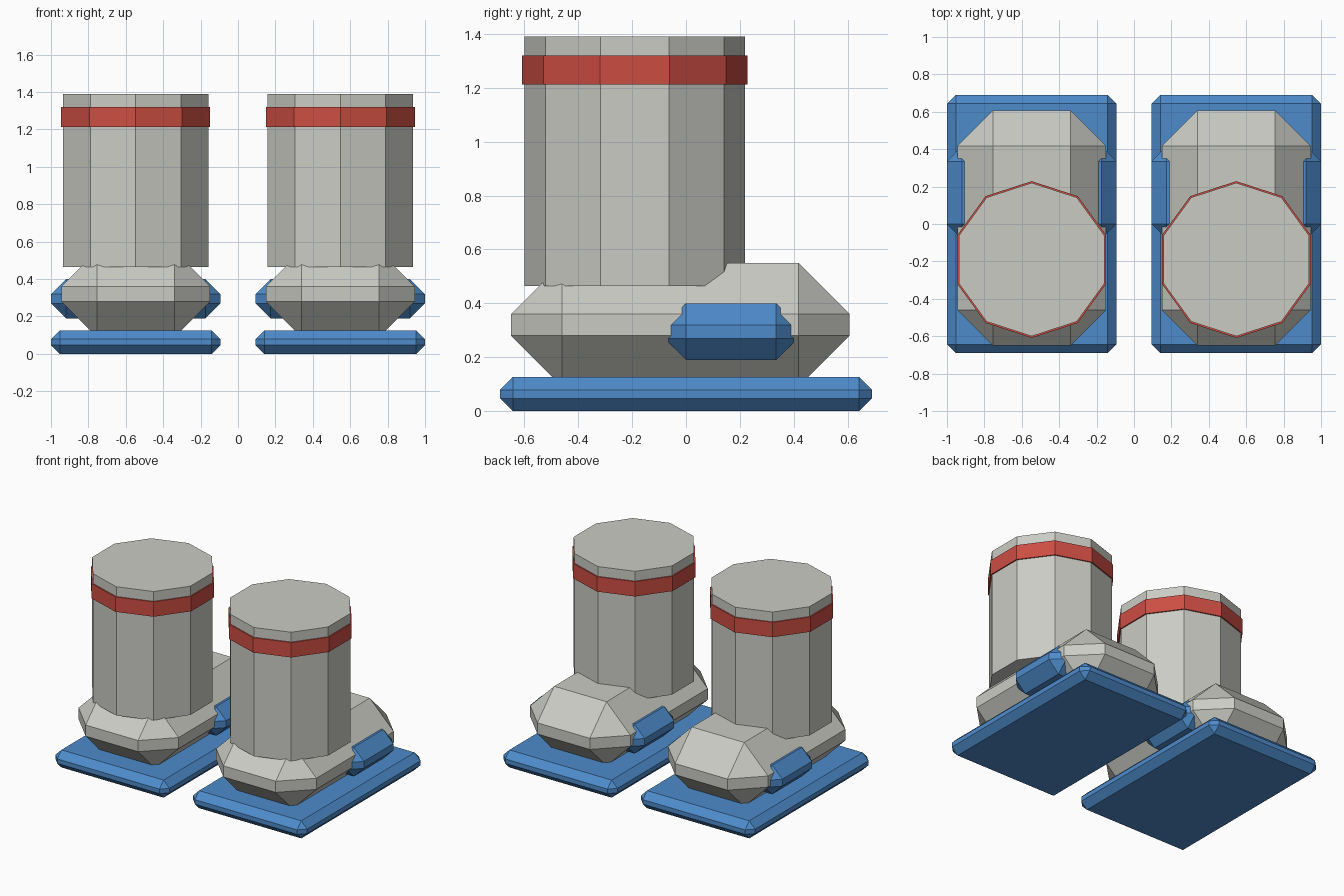
import bpy, bmesh

if "Cube" in bpy.data.objects:
    bpy.data.objects.remove(bpy.data.objects["Cube"])


def material(name, rgb):
    m = bpy.data.materials.new(name)
    m.diffuse_color = (*rgb, 1)
    m.use_nodes = True
    m.node_tree.nodes["Principled BSDF"].inputs["Base Color"].default_value = m.diffuse_color
    return m


GREY = material("light_grey", (0.60, 0.60, 0.56))
BLUE = material("blue", (0.075, 0.26, 0.60))
RED = material("red", (0.60, 0.075, 0.055))


def add_object(name, bm, mat, location):
    mesh = bpy.data.meshes.new(name)
    bm.to_mesh(mesh)
    bm.free()
    mesh.materials.append(mat)
    ob = bpy.data.objects.new(name, mesh)
    ob.location = location
    bpy.context.collection.objects.link(ob)


def chamfered_box(name, x, half_x, y0, y1, z0, z1, chamfer, mat):
    bm = bmesh.new()
    bmesh.ops.create_cube(bm, size=1)
    bmesh.ops.scale(bm, vec=(2 * half_x, y1 - y0, z1 - z0), verts=bm.verts)
    bmesh.ops.bevel(bm, geom=bm.edges[:], offset=chamfer, segments=1,
                    affect='EDGES', clamp_overlap=False)
    add_object(name, bm, mat, (x, (y0 + y1) / 2, (z0 + z1) / 2))


def decagon_prism(name, x, y, radius, z0, z1, mat):
    bm = bmesh.new()
    bmesh.ops.create_cone(bm, cap_ends=True, segments=10, radius1=radius,
                          radius2=radius, depth=z1 - z0)
    add_object(name, bm, mat, (x, y, (z0 + z1) / 2))


for side, x in (("left", -0.547), ("right", 0.547)):
    # Sole plate
    chamfered_box(side + "_sole", x, 0.453, -0.69, 0.69, 0, 0.126, 0.047, BLUE)
    # Foot of the boot
    chamfered_box(side + "_foot", x, 0.398, -0.65, 0.608, 0.09, 0.55, 0.19, GREY)
    # Strap bar passing through the foot, showing at both sides
    chamfered_box(side + "_strap", x, 0.453, -0.08, 0.415, 0.19, 0.40, 0.08, BLUE)
    # Ten-sided shaft and its coloured band
    decagon_prism(side + "_shaft", x, -0.19, 0.41, 0.465, 1.39, GREY)
    decagon_prism(side + "_band", x, -0.19, 0.419, 1.213, 1.32, RED)
